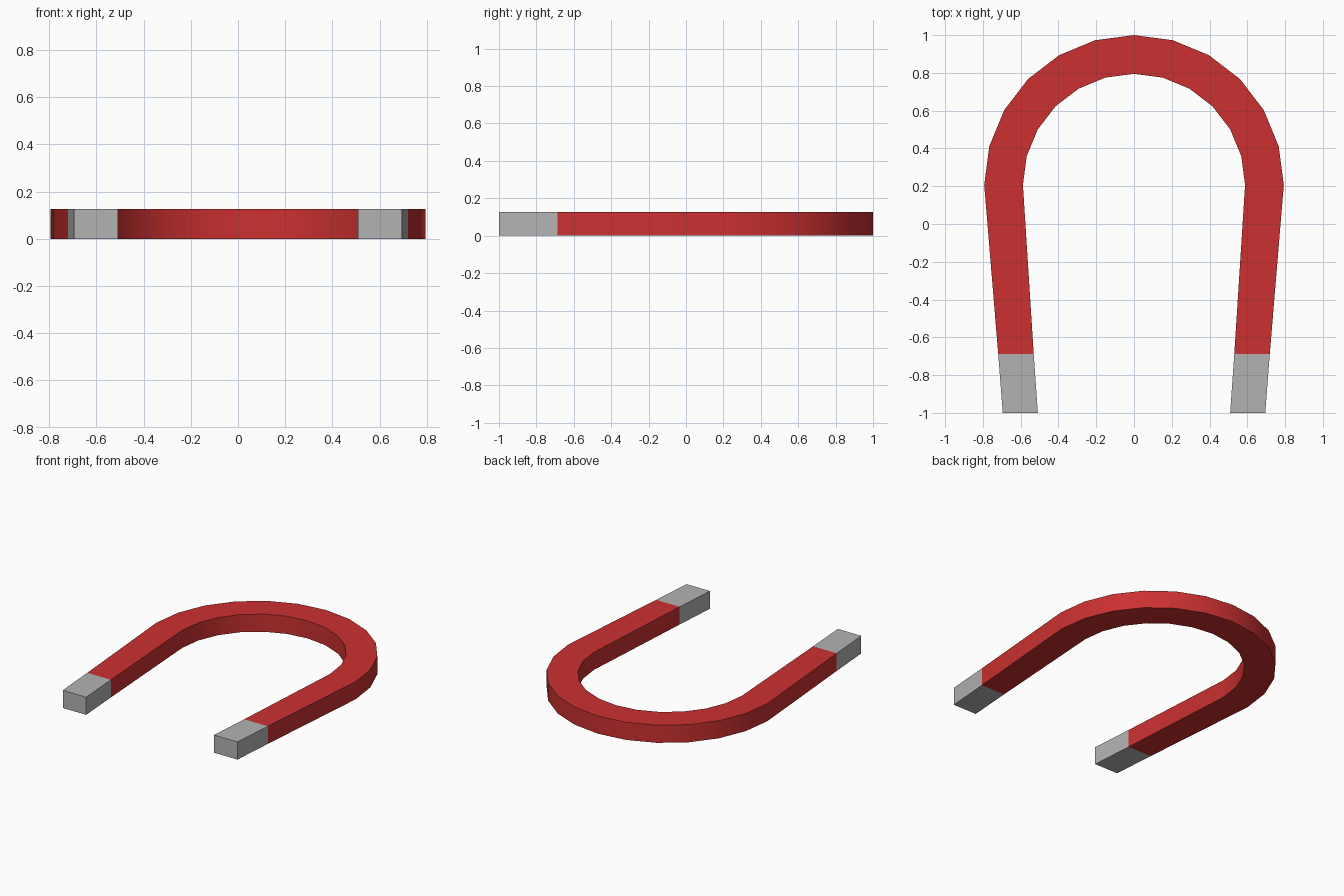
import bpy, math

if "Cube" in bpy.data.objects:
    bpy.data.objects.remove(bpy.data.objects["Cube"])

HEIGHT = 0.127
CENTRE_Y = 0.207
R_OUT, R_IN = 0.793, 0.588


def material(name, rgb):
    m = bpy.data.materials.new(name)
    m.diffuse_color = (*rgb, 1)
    m.use_nodes = True
    m.node_tree.nodes["Principled BSDF"].inputs["Base Color"].default_value = m.diffuse_color
    return m


def bar(name, stations, mat, cap_start=False, cap_end=False):
    """Rectangular bar swept through (outer xy, inner xy) stations."""
    verts, faces = [], []
    for o, i in stations:
        verts += [(*o, 0), (*i, 0), (*i, HEIGHT), (*o, HEIGHT)]
    for s in range(len(stations) - 1):
        a, b = 4 * s, 4 * s + 4
        for k in range(4):
            n = (k + 1) % 4
            faces.append((a + k, a + n, b + n, b + k))
    if cap_start:
        faces.append((3, 2, 1, 0))
    if cap_end:
        e = 4 * len(stations) - 4
        faces.append((e, e + 1, e + 2, e + 3))
    mesh = bpy.data.meshes.new(name)
    mesh.from_pydata(verts, [], faces)
    mesh.materials.append(mat)
    ob = bpy.data.objects.new(name, mesh)
    bpy.context.collection.objects.link(ob)
    bpy.context.view_layer.objects.active = ob
    ob.select_set(True)
    bpy.ops.object.shade_smooth_by_angle(angle=math.radians(30))
    ob.select_set(False)
    return ob


red = material("red paint", (0.60, 0.030, 0.030))
steel = material("bare steel", (0.45, 0.45, 0.45))


def joint(side):
    return (side * 0.719, -0.687), (side * 0.531, -0.687)


def end(side):
    return (side * 0.695, -1.0), (side * 0.509, -1.0)


# Red horseshoe: left leg, twelve-step arch, right leg
arch = []
for k in range(13):
    a = math.pi - k * math.pi / 12
    c, s = math.cos(a), math.sin(a)
    arch.append(((R_OUT * c, CENTRE_Y + R_OUT * s), (R_IN * c, CENTRE_Y + R_IN * s)))
bar("horseshoe_body", [joint(-1)] + arch + [joint(1)], red)

# Steel pole tips, closed at the free ends
bar("left_pole_tip", [end(-1), joint(-1)], steel, cap_start=True)
bar("right_pole_tip", [joint(1), end(1)], steel, cap_end=True)
